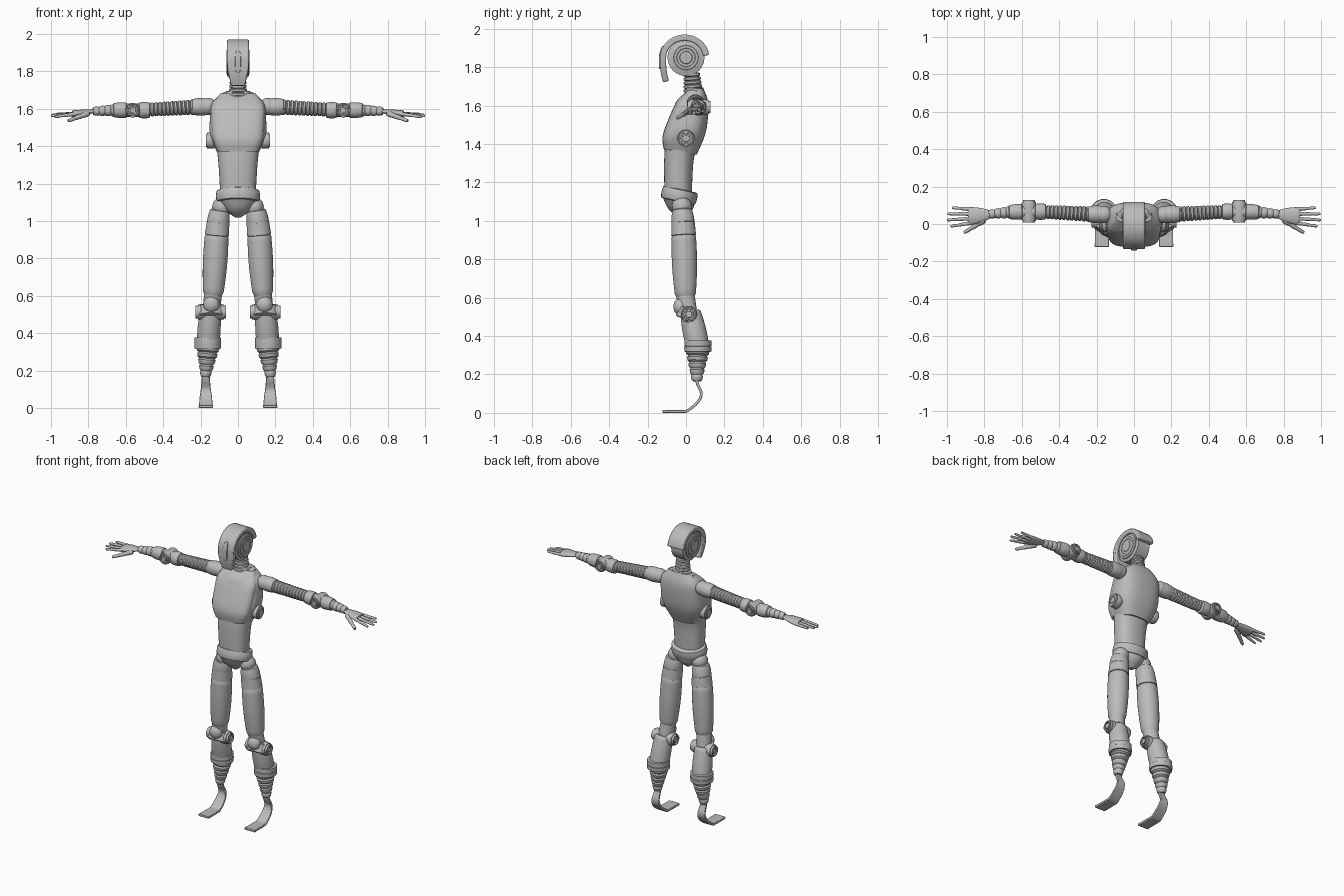
import bpy, bmesh, math
from mathutils import Vector

old = bpy.data.objects.get("Cube")
if old:
    bpy.data.objects.remove(old)

grey = bpy.data.materials.new("matte_grey")
grey.use_nodes = True
colour = (.5, .5, .5, 1)
grey.diffuse_color = colour
grey.node_tree.nodes["Principled BSDF"].inputs["Base Color"].default_value = colour
parts = []
AXIS_X, AXIS_Y, AXIS_Z = Vector((1, 0, 0)), Vector((0, 1, 0)), Vector((0, 0, 1))


def finish(name, bm, mirror):
    """Turn the bmesh into an object, mirrored left to right if asked."""
    bmesh.ops.recalc_face_normals(bm, faces=bm.faces[:])
    mesh = bpy.data.meshes.new(name)
    bm.to_mesh(mesh)
    bm.free()
    mesh.materials.append(grey)
    ob = bpy.data.objects.new(name, mesh)
    bpy.context.scene.collection.objects.link(ob)
    if mirror:
        ob.modifiers.new("Mirror", 'MIRROR')
    parts.append(ob)
    return ob


def skin(name, loops, mirror=False):
    """Join equal loops of points into a closed surface."""
    bm = bmesh.new()
    rows = [[bm.verts.new(point) for point in loop] for loop in loops]
    for row, following in zip(rows, rows[1:]):
        for i in range(len(row)):
            bm.faces.new((row[i - 1], row[i], following[i], following[i - 1]))
    bm.faces.new(rows[0])
    bm.faces.new(rows[-1])
    return finish(name, bm, mirror)


def ring(centre, u, v, power=2, sides=32):
    """Rounded-square loop spanned by the half axes u and v."""
    def bend(value):
        return math.copysign(abs(value) ** (2 / power), value)
    angles = [math.tau * i / sides for i in range(sides)]
    return [centre + u * bend(math.cos(a)) + v * bend(math.sin(a)) for a in angles]


def smooth(points, steps=5):
    """Flowing curve through a few control points."""
    pts = [Vector(p) for p in points]
    last = len(pts) - 1
    curve = []
    for i in range(last):
        a, b, c, d = pts[max(i - 1, 0)], pts[i], pts[i + 1], pts[min(i + 2, last)]
        for s in range(steps):
            t = s / steps
            curve.append(b + ((c - a) * t + (2 * a - 5 * b + 4 * c - d) * t ** 2
                              + (3 * b - a - 3 * c + d) * t ** 3) / 2)
    return curve + [pts[last]]


def body(name, stations, power):
    """Trunk section through (height, front, back, half width) stations."""
    loops = []
    for z, front, back, half in smooth(stations):
        centre = Vector((0, (front + back) / 2, z))
        loops.append(ring(centre, AXIS_X * half, AXIS_Y * (back - front) / 2, power, 48))
    return skin(name, loops)


def tube(name, start, end, r0, r1, bulge=0, ribs=0, flat=1, mirror=True):
    """Tapered limb section with chamfered ends, or evenly ribbed."""
    start, end = Vector(start), Vector(end)
    frame = (end - start).to_track_quat('Z', 'Y').to_matrix()
    count = ribs * 4 or 16
    loops = []
    for i in range(count + 1):
        t = i / count
        r = r0 + (r1 - r0) * t + bulge * math.sin(math.pi * t)
        if (ribs and i % 4 == 0) or i in (0, count):
            r *= .85
        loops.append(ring(start.lerp(end, t), frame @ AXIS_X * r, frame @ AXIS_Y * r * flat))
    return skin(name, loops, mirror)


def dial(name, centre, axis, radius, depth):
    """Disc with concentric raised rings on both faces."""
    u = AXIS_Y if axis == AXIS_X else AXIS_X
    steps = [(.2, 1)]
    for i, size in enumerate((.4, .6, .8)):
        high, low = (1, .85) if i % 2 == 0 else (.85, 1)
        steps += [(size, high), (size + .03, low)]
    steps += [(.95, .85), (1, .7)]
    profile = [(size, -h) for size, h in steps] + [(size, h) for size, h in reversed(steps)]
    loops = [ring(Vector(centre) + axis * depth * h, u * radius * size, AXIS_Z * radius * size)
             for size, h in profile]
    return skin(name, loops, True)


def ball(name, centre, size):
    bm = bmesh.new()
    bmesh.ops.create_uvsphere(bm, u_segments=24, v_segments=14, radius=1)
    for v in bm.verts:
        v.co = Vector(centre) + v.co * Vector(size)
    return finish(name, bm, True)


def ribbon(name, path, thick, x=0, mirror=False):
    """Flat strip following (y, z, half width) points."""
    loops = []
    for i, (y, z, half) in enumerate(path):
        before, after = path[max(i - 1, 0)], path[min(i + 1, len(path) - 1)]
        along = Vector((0, after[0] - before[0], after[1] - before[1])).normalized()
        normal = AXIS_X.cross(along) * thick / 2
        centre, side = Vector((x, y, z)), AXIS_X * half
        loops.append([centre - side - normal, centre + side - normal,
                      centre + side + normal, centre - side + normal])
    ob = skin(name, loops, mirror)
    bevel = ob.modifiers.new("Bevel", 'BEVEL')
    bevel.width, bevel.segments, bevel.limit_method = thick / 5, 2, 'ANGLE'
    return ob


# Head: curved band around a round core, ear dials and a face slot
head = Vector((0, 0, 1.85))
arc = [math.radians(6 + 9 * i) for i in range(20)]
band = [(.112 * math.cos(a) - .007, head.z + .104 * math.sin(a), .058) for a in arc]
band += smooth([(-.119, 1.81, .056), (-.115, 1.77, .047), (-.104, 1.725, .036)], 3)
ribbon("head_band", band, .032)
tube("head_core", head - AXIS_X * .05, head + AXIS_X * .05, .096, .096, mirror=False)
dial("ear_dial", head + AXIS_X * .045, AXIS_X, .078, .016)
slot = [i / 6 for i in range(-6, 7)]
ribbon("face_slot", [(.018 * max(k, 0) ** 2 - .136, head.z + .06 * k,
                      .004 + .011 * math.sqrt(1 - k ** 4)) for k in slot], .01)
tube("neck", (0, .038, 1.67), (0, .03, 1.77), .05, .042, ribs=5, mirror=False)
tube("neck_collar", (0, .045, 1.66), (0, .045, 1.695), .075, .065, flat=.7, mirror=False)

# Trunk: rear shell, front chest shell, waist and side dials
body("torso", [(1.69, .03, .09, .075), (1.63, -.045, .113, .14), (1.55, -.075, .115, .15),
               (1.45, -.105, .1, .148), (1.345, -.095, .056, .1)], 2.7)
body("chest_shell", [(1.68, .01, .07, .095), (1.62, -.048, .06, .138), (1.54, -.087, .05, .142),
                     (1.44, -.122, .03, .136), (1.37, -.115, 0, .108)], 3.4)
body("waist", [(1.4, -.108, .06, .115), (1.3, -.114, .038, .104), (1.13, -.112, .03, .094)], 2.4)
dial("side_dial", (.146, 0, 1.43), AXIS_X, .044, .024)

# Pelvis: tilted belt and tapered crotch
tube("belt", (0, -.042, 1.1), (0, -.028, 1.165), .112, .112, .006, flat=.8, mirror=False)
body("pelvis", [(1.12, -.12, .05, .11), (1.06, -.09, .035, .07), (1.018, -.04, -.01, .015)], 2)

# Arms: shoulder, ribbed upper arm, elbow and forearm
ball("shoulder_joint", (.16, .05, 1.612), (.046, .046, .046))
tube("shoulder_sleeve", (.15, .052, 1.61), (.25, .052, 1.61), .04, .04, .007)
tube("upper_arm", (.235, .053, 1.608), (.49, .065, 1.594), .041, .036, ribs=12)
tube("elbow_inner", (.47, .066, 1.592), (.53, .066, 1.592), .04, .04, .004)
tube("elbow_core", (.51, .066, 1.592), (.61, .066, 1.592), .036, .036)
tube("elbow_outer", (.595, .066, 1.592), (.67, .063, 1.592), .041, .036, .003)
dial("elbow_dial", (.562, .067, 1.592), AXIS_Y, .039, .06)
tube("forearm", (.65, .064, 1.592), (.775, .052, 1.586), .034, .023, ribs=4)

# Hands: flat palm, four spread fingers and a thumb
tube("palm", (.765, .052, 1.586), (.885, .042, 1.572), .02, .048, .006, flat=.4)
for i, reach in enumerate((.98, 1, .997, .972)):
    tube("finger", (.865, .006 + .024 * i, 1.573), (reach, .033 * i - .012, 1.556 + .005 * i),
         .011, .007, ribs=3)
tube("thumb", (.8, .02, 1.575), (.908, -.046, 1.535), .016, .009, ribs=3)

# Legs: hip, segmented thigh and knee
ball("hip_joint", (.088, -.022, 1.075), (.05, .052, .052))
tube("upper_thigh", (.097, -.02, 1.06), (.107, -.015, .985), .05, .06, .003)
tube("middle_thigh", (.106, -.015, .995), (.113, -.012, .92), .06, .065)
tube("lower_thigh", (.113, -.012, .935), (.133, -.003, .6), .063, .053, .007)
tube("knee_core", (.132, -.004, .62), (.145, .015, .5), .048, .046)
ball("kneecap", (.142, -.03, .553), (.043, .036, .045))
dial("knee_dial", (.145, .015, .513), AXIS_X, .042, .082)
tube("knee_bracket", (.145, -.004, .485), (.145, .02, .54), .07, .07, flat=.78)

# Lower legs: shin, calf cuff and ribbed ankle
tube("shin", (.147, .022, .53), (.16, .062, .34), .053, .06, .005)
tube("calf_cuff", (.162, .062, .346), (.162, .062, .378), .07, .07)
tube("lower_cuff", (.162, .062, .317), (.162, .062, .348), .07, .072)
tube("ankle", (.16, .061, .33), (.174, .056, .165), .064, .026, ribs=5)

# Spring blade feet
blade = [(.054, .19, .02), (.06, .15, .022), (.08, .1, .027), (.06, .055, .033),
         (.01, .013, .036), (-.02, .008, .037), (-.122, .008, .038)]
ribbon("foot_blade", smooth(blade, 4), .015, .172, True)

# Smooth shading that keeps the crisp edges
bpy.ops.object.select_all(action='DESELECT')
for ob in parts:
    ob.select_set(True)
bpy.context.view_layer.objects.active = parts[0]
bpy.ops.object.shade_smooth_by_angle(angle=math.radians(35))
